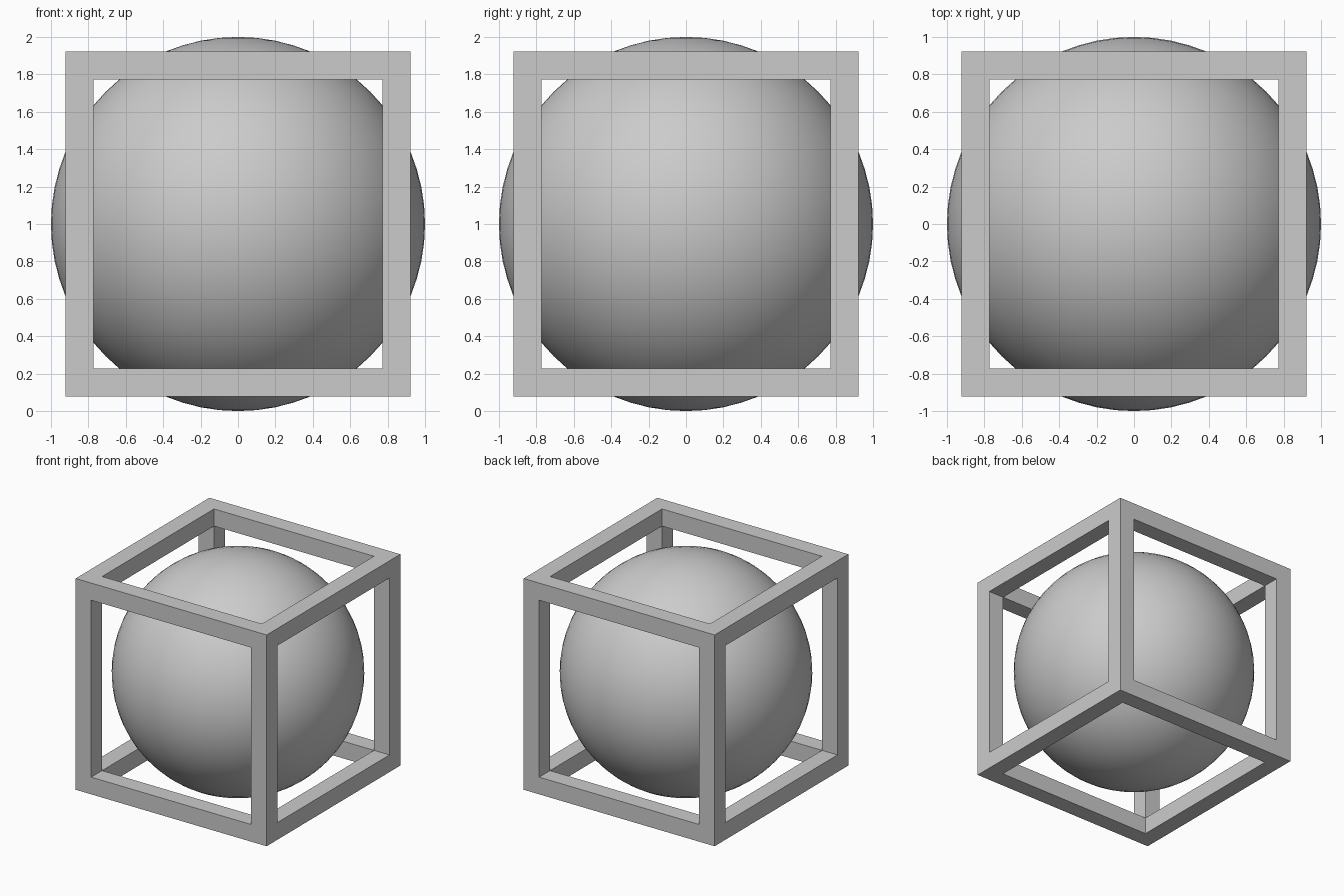
import bpy
import bmesh

default = bpy.data.objects.get("Cube")
if default:
    bpy.data.objects.remove(default, do_unlink=True)

CENTRE = (0, 0, 1)
OUTER = 1.845   # frame edge length
BEAM = 0.15     # beam thickness

# One plain grey for everything
grey = bpy.data.materials.new("plain grey")
grey.use_nodes = True
colour = (0.6, 0.6, 0.6, 1)
grey.diffuse_color = colour
grey.node_tree.nodes["Principled BSDF"].inputs["Base Color"].default_value = colour


def add_object(name, bm, smooth=False):
    bmesh.ops.recalc_face_normals(bm, faces=bm.faces)
    for face in bm.faces:
        face.smooth = smooth
    mesh = bpy.data.meshes.new(name)
    bm.to_mesh(mesh)
    bm.free()
    mesh.materials.append(grey)
    obj = bpy.data.objects.new(name, mesh)
    obj.location = CENTRE
    bpy.context.collection.objects.link(obj)
    return obj


# Open cube frame: inset every side, push the panels in, remove them and weld
bm = bmesh.new()
bmesh.ops.create_cube(bm, size=OUTER)
panels = bm.faces[:]
bmesh.ops.inset_individual(bm, faces=panels, thickness=BEAM, use_even_offset=True)
panels = bmesh.ops.extrude_discrete_faces(bm, faces=panels)["faces"]
for face in panels:
    bmesh.ops.translate(bm, verts=face.verts[:], vec=face.normal * -BEAM)
bmesh.ops.delete(bm, geom=panels, context="FACES")
bmesh.ops.remove_doubles(bm, verts=bm.verts, dist=0.001)
add_object("cube_frame", bm)

# Smooth ball bulging slightly through the open sides
bm = bmesh.new()
bmesh.ops.create_uvsphere(bm, u_segments=64, v_segments=32, radius=1)
add_object("ball", bm, smooth=True)
